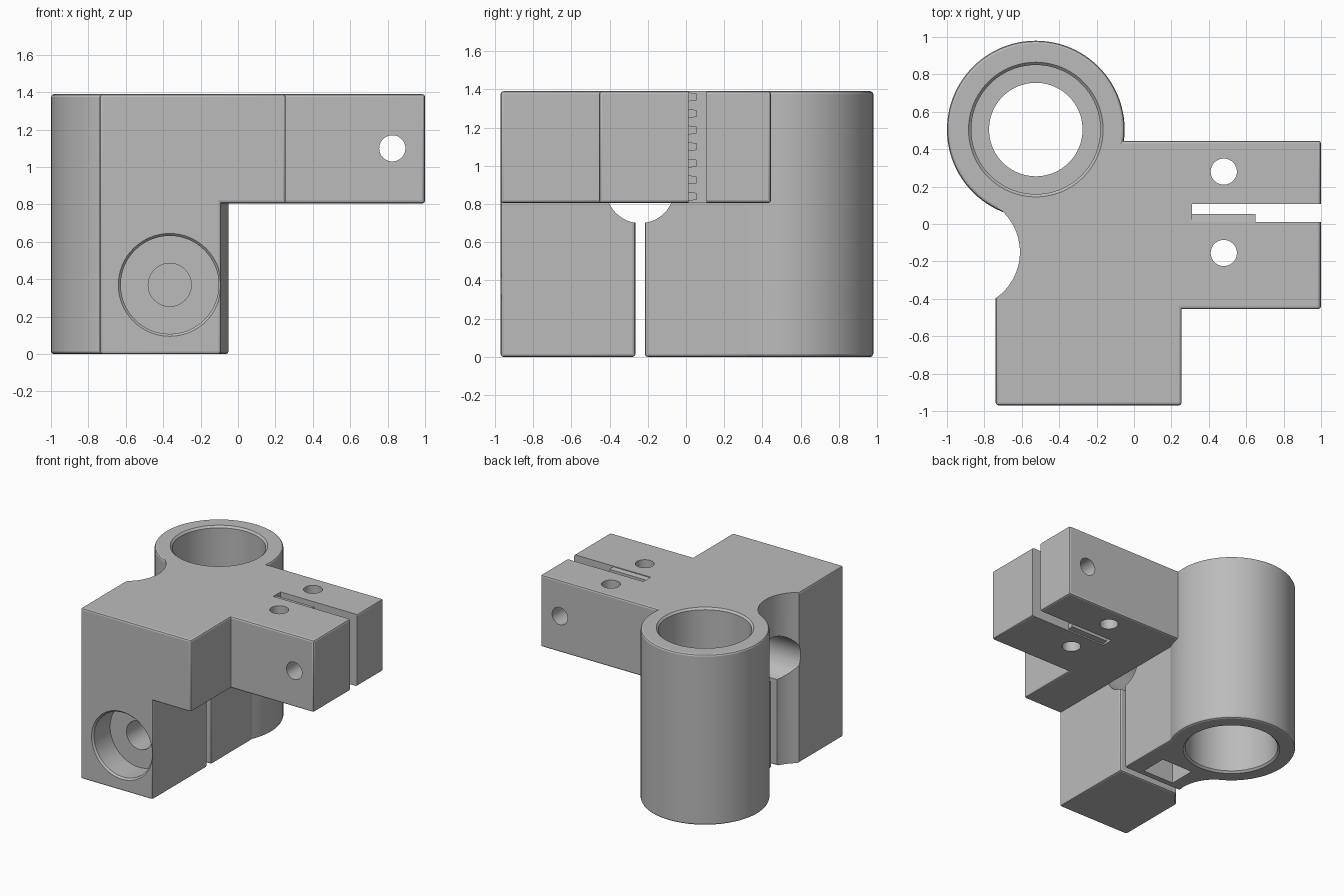
import bpy, bmesh, math
from mathutils import Matrix, Vector

cube = bpy.data.objects.get("Cube")
if cube:
    bpy.data.objects.remove(cube, do_unlink=True)

TOP, SHELF, ROUND = 1.39, 0.805, 0.015

grey = bpy.data.materials.new("matte_grey")
grey.use_nodes = True
GREY = (0.5, 0.5, 0.5, 1)
grey.diffuse_color = GREY
grey.node_tree.nodes["Principled BSDF"].inputs["Base Color"].default_value = GREY


def finish(name, bm):
    bmesh.ops.recalc_face_normals(bm, faces=bm.faces)
    mesh = bpy.data.meshes.new(name)
    bm.to_mesh(mesh)
    bm.free()
    mesh.materials.append(grey)
    obj = bpy.data.objects.new(name, mesh)
    bpy.context.collection.objects.link(obj)
    return obj


def box(name, low, high, bevel=ROUND):
    low, high = Vector(low), Vector(high)
    bm = bmesh.new()
    bmesh.ops.create_cube(bm, size=1)
    for v in bm.verts:
        v.co = (low + high) / 2 + v.co * (high - low)
    if bevel:
        bmesh.ops.bevel(bm, geom=bm.edges[:], offset=bevel, segments=2,
                        profile=0.5, affect='EDGES')
    return finish(name, bm)


def lathe(name, profile, origin, axis="z", sides=96):
    """Closed solid of revolution from (radius, distance) pairs along an axis."""
    bm = bmesh.new()
    rings = []
    for r, d in profile:
        rings.append([bm.verts.new((r * math.cos(math.tau * i / sides),
                                    r * math.sin(math.tau * i / sides), d))
                      for i in range(sides)])
    for a, b in zip(rings, rings[1:]):
        for i in range(sides):
            j = (i + 1) % sides
            bm.faces.new((a[i], a[j], b[j], b[i]))
    bm.faces.new(rings[0])
    bm.faces.new(rings[-1])
    turn = {"z": Matrix(), "x": Matrix.Rotation(math.pi / 2, 4, "Y"),
            "y": Matrix.Rotation(-math.pi / 2, 4, "X")}[axis]
    bm.transform(Matrix.Translation(origin) @ turn)
    return finish(name, bm)


def rod(name, radius, origin, length, axis="z", sides=48):
    return lathe(name, [(radius, 0), (radius, length)], origin, axis, sides)


def combine(target, tool, operation):
    mod = target.modifiers.new(operation.lower(), "BOOLEAN")
    mod.operation, mod.object, mod.solver = operation, tool, "EXACT"
    bpy.context.view_layer.objects.active = target
    bpy.ops.object.modifier_apply(modifier=mod.name)
    bpy.data.objects.remove(tool, do_unlink=True)


# Clamp blocks, with the clamping slit left between them
body = box("bracket_body", (-0.74, -0.97, 0), (-0.09, -0.265, TOP))
solids = [
    box("rear_clamp_block", (-0.74, -0.215, 0), (-0.09, 0.5, TOP)),
    box("upper_block", (-0.74, -0.97, SHELF), (0.255, 0.2, TOP)),
    box("side_arm", (-0.6, -0.455, SHELF), (1, 0.445, TOP)),
]
for part in solids:
    combine(body, part, "UNION")

# Round relief beside the bearing sleeve
combine(body, rod("relief_cutter", 0.3, (-0.91, -0.15, -0.1), 1.6, sides=96), "DIFFERENCE")

# Upright bearing sleeve
R, e = 0.475, 0.005
sleeve = lathe("bearing_sleeve", [
    (R - ROUND, 0), (R - e, e), (R, ROUND),
    (R, TOP - ROUND), (R - e, TOP - e), (R - ROUND, TOP)], (-0.525, 0.505, 0))
combine(body, sleeve, "UNION")

# Bore with a retaining lip in the middle and eased mouths
bore, lip, flare = 0.345, 0.25, 0.36
bore_cutter = lathe("bore_cutter", [
    (flare, -0.1), (flare, 0), (bore, ROUND), (bore, 0.64), (lip, 0.64),
    (lip, 0.75), (bore, 0.75), (bore, TOP - ROUND), (flare, TOP), (flare, 1.5)],
    (-0.525, 0.505, 0))

# Clamp bolt: front counterbore and shank hole
bolt_cutter = lathe("bolt_cutter", [
    (0.275, -0.1), (0.275, 0), (0.262, 0.014), (0.262, 0.22),
    (0.115, 0.22), (0.115, 0.95)], (-0.365, -0.97, 0.37), "y", 64)

cutters = [
    bore_cutter,
    bolt_cutter,
    rod("cross_rod_cutter", 0.178, (-1.2, -0.24, 0.878), 1.11, "x", 64),
    box("nut_slot_cutter", (-0.51, -0.16, -0.1), (-0.23, 0.06, 0.51), 0),
    box("belt_slit_cutter", (0.31, 0.012, 0.5), (1.2, 0.106, 1.6), 0),
    rod("cross_hole_cutter", 0.07, (0.825, -0.7, 1.1), 1.4, "y"),
]
for y in (-0.155, 0.28):
    cutters.append(rod("arm_hole_cutter", 0.07, (0.48, y, 0.5), 1.2))
for cutter in cutters:
    combine(body, cutter, "DIFFERENCE")

# Row of belt teeth on the slit wall
bm = bmesh.new()
for i in range(7):
    z = 0.84 + i * 0.0867
    ends = []
    for x in (0.305, 0.65):
        ends.append([bm.verts.new((x, y, z + h)) for y, h in
                     ((0.008, -0.024), (0.054, -0.018), (0.054, 0.018), (0.008, 0.024))])
    a, b = ends
    for k in range(4):
        n = (k + 1) % 4
        bm.faces.new((a[k], a[n], b[n], b[k]))
    bm.faces.new(a)
    bm.faces.new(b)
finish("belt_teeth", bm)

# Smooth the round surfaces, keep corners crisp
bpy.ops.object.select_all(action="DESELECT")
body.select_set(True)
bpy.context.view_layer.objects.active = body
bpy.ops.object.shade_smooth_by_angle(angle=math.radians(20))
